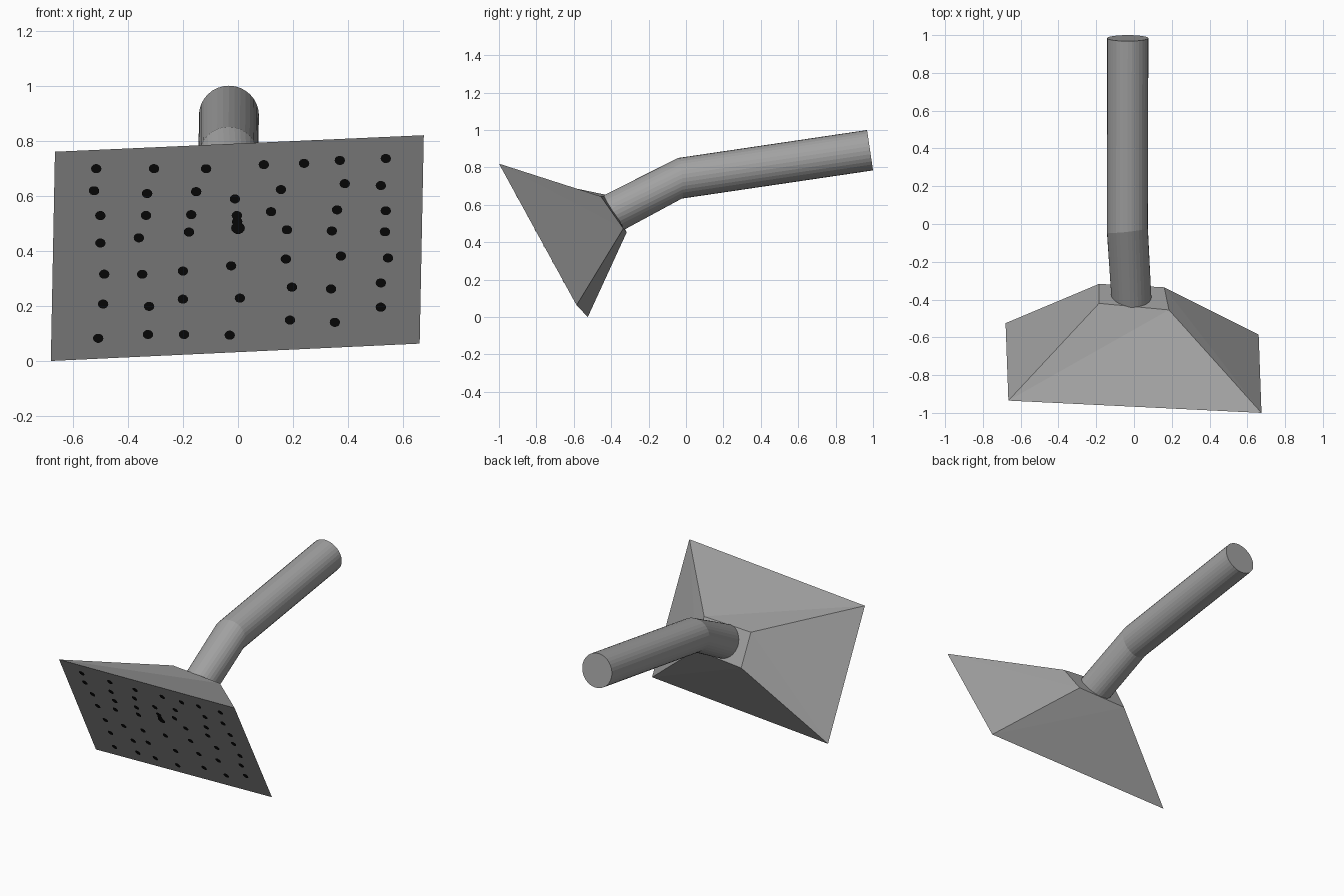
import bpy, bmesh, math
from mathutils import Vector

if "Cube" in bpy.data.objects:
    bpy.data.objects.remove(bpy.data.objects["Cube"])


def material(name, value):
    m = bpy.data.materials.new(name)
    m.diffuse_color = (value, value, value, 1)
    m.use_nodes = True
    m.node_tree.nodes["Principled BSDF"].inputs["Base Color"].default_value = m.diffuse_color
    return m


METAL = material("grey metal", 0.36)
BLACK = material("black", 0.004)


def make_object(name, bm, mat, fix_normals=True):
    if fix_normals:
        bmesh.ops.recalc_face_normals(bm, faces=bm.faces[:])
    mesh = bpy.data.meshes.new(name)
    bm.to_mesh(mesh)
    bm.free()
    mesh.materials.append(mat)
    ob = bpy.data.objects.new(name, mesh)
    bpy.context.collection.objects.link(ob)
    return ob


def ring(bm, centre, normal, radius, sides):
    n = Vector(normal).normalized()
    up = (Vector((0, 0, 1)) - n * n.z).normalized()
    side = up.cross(n)
    return [bm.verts.new(Vector(centre) + radius * (math.cos(a) * side + math.sin(a) * up))
            for a in (2 * math.pi * i / sides for i in range(sides))]


# Spray head: tilted rectangular face tapering to a small back plate
# (corner order: top left, top right, bottom right, bottom left)
FRONT = [Vector(p) for p in ((-0.665, -0.935, 0.76), (0.675, -1.0, 0.82),
                             (0.66, -0.585, 0.063), (-0.68, -0.525, 0.0))]
BACK = [Vector(p) for p in ((-0.185, -0.42, 0.652), (0.185, -0.455, 0.645),
                            (0.16, -0.335, 0.473), (-0.185, -0.317, 0.453))]
bm = bmesh.new()
f = [bm.verts.new(p) for p in FRONT]
b = [bm.verts.new(p) for p in BACK]
bm.faces.new(f)
bm.faces.new(b)
for i in range(4):
    j = (i + 1) % 4
    bm.faces.new((f[i], f[j], b[j]))
    bm.faces.new((f[i], b[j], b[i]))
make_object("spray_head", bm, METAL)

# Bent pipe: three rings from the wall end, through the elbow, into the head
bm = bmesh.new()
SIDES = 32
rings = [ring(bm, (-0.033, 0.984, 0.892), (0, 1, 0.148), 0.109, SIDES),
         ring(bm, (-0.035, -0.032, 0.742), (-0.11, 1, 0.09), 0.109, SIDES),
         ring(bm, (-0.014, -0.389, 0.557), (0.09, 0.87, 0.49), 0.107, SIDES)]
for r0, r1 in zip(rings, rings[1:]):
    for i in range(SIDES):
        j = (i + 1) % SIDES
        bm.faces.new((r0[i], r0[j], r1[j], r1[i]))
bm.faces.new(rings[0])
bm.faces.new(rings[-1])
make_object("pipe", bm, METAL)

# Nozzle holes: black discs on the tilted face, rows of (x, z) from the top down
ROWS = [
    ((-.515, .70), (-.305, .70), (-.116, .70), (.094, .715), (.24, .72), (.37, .73), (.537, .737)),
    ((-.523, .62), (-.33, .61), (-.152, .617), (-.011, .59), (.156, .624), (.388, .646), (.519, .639)),
    ((-.50, .53), (-.334, .53), (-.17, .533), (-.004, .53), (.12, .544), (.36, .551), (.537, .547)),
    ((-.50, .43), (-.36, .449), (-.178, .47), (0, .485), (.178, .478), (.341, .474), (.534, .471)),
    ((-.486, .317), (-.348, .317), (-.2, .328), (-.025, .347), (.174, .372), (.374, .383), (.545, .376)),
    ((-.49, .208), (-.323, .20), (-.2, .226), (.007, .23), (.196, .27), (.338, .263), (.519, .285)),
    ((-.508, .084), (-.327, .098), (-.196, .098), (-.03, .095), (.189, .15), (.352, .142), (.519, .197)),
]
normal = (FRONT[1] - FRONT[3]).cross(FRONT[0] - FRONT[2]).normalized()
if normal.y > 0:
    normal = -normal
middle = sum(FRONT, Vector()) / 4
bm = bmesh.new()
spots = [p for row in ROWS for p in row] + [(-0.003, 0.508)]
for k, (x, z) in enumerate(spots):
    y = middle.y - (normal.x * (x - middle.x) + normal.z * (z - middle.z)) / normal.y
    radius = 0.025 if (x, z) == (0, .485) else 0.019
    # later discs sit a hair higher where the centre ones overlap
    lift = 0.003 + 0.0003 * (k % 5)
    face = bm.faces.new(ring(bm, Vector((x, y, z)) + normal * lift, normal, radius, 14))
    face.normal_update()
    if face.normal.dot(normal) < 0:
        face.normal_flip()
make_object("nozzle_holes", bm, BLACK, fix_normals=False)
